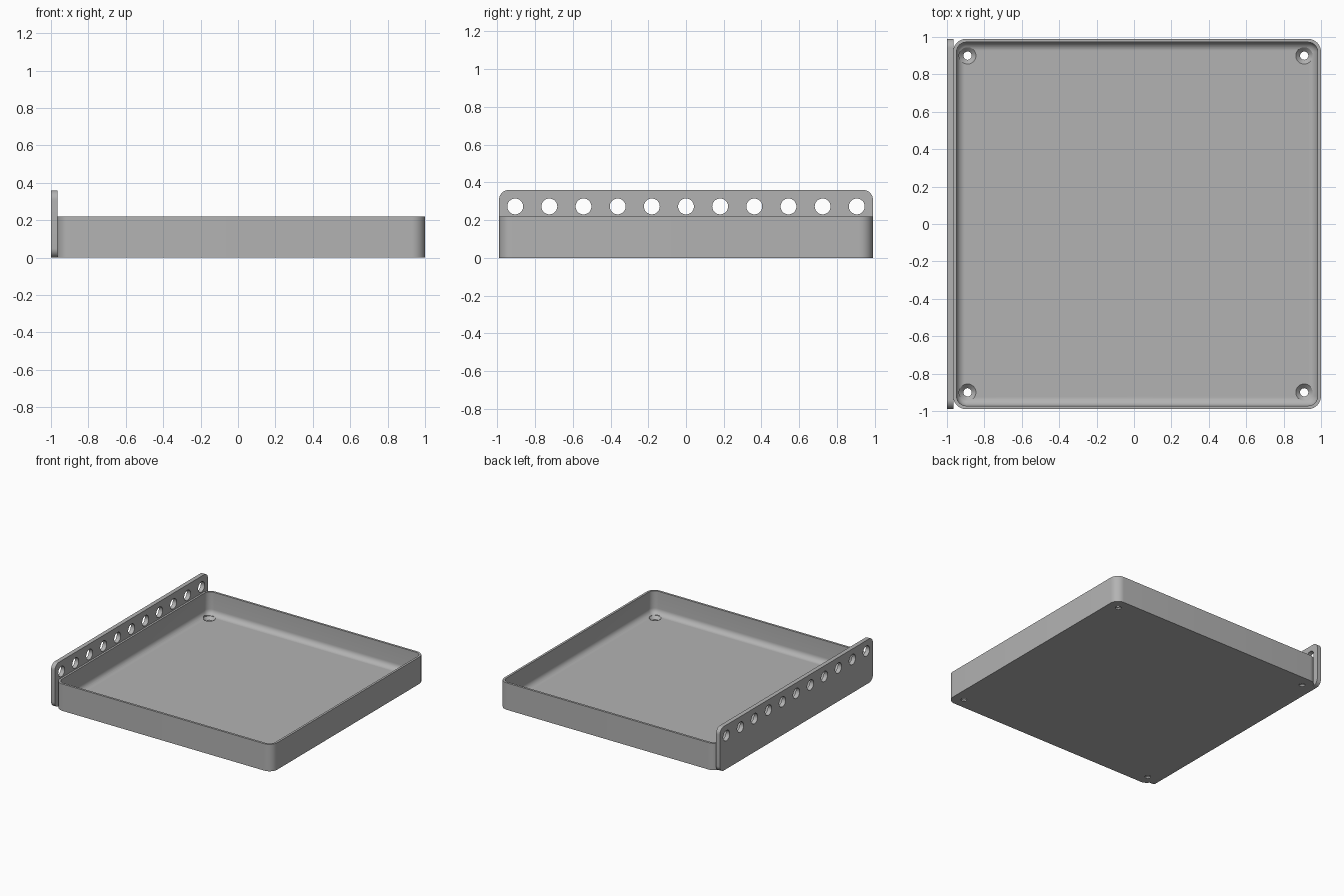
import bpy, bmesh, math

cube = bpy.data.objects.get("Cube")
if cube:
    bpy.data.objects.remove(cube, do_unlink=True)

grey = bpy.data.materials.new("plain grey")
grey.use_nodes = True
colour = (0.45, 0.45, 0.45, 1)
grey.diffuse_color = colour
grey.node_tree.nodes["Principled BSDF"].inputs["Base Color"].default_value = colour

# Overall sizes
LEFT, RIGHT, HALF_Y = -0.967, 1.0, 0.99
WALL, RIM, FLOOR, CORNER, FILLET = 0.018, 0.22, 0.035, 0.07, 0.045
PLATE_TOP = 0.36


def rounded_rect(u0, u1, v0, v1, r, steps=10):
    """Counter-clockwise outline of a rectangle with round corners."""
    centres = [(u1 - r, v1 - r), (u0 + r, v1 - r), (u0 + r, v0 + r), (u1 - r, v0 + r)]
    points = []
    for quarter, (u, v) in enumerate(centres):
        for i in range(steps + 1):
            a = (quarter + i / steps) * math.pi / 2
            points.append((u + r * math.cos(a), v + r * math.sin(a)))
    return points


def loft(name, rings):
    """Closed solid skinned through rings of equal point count."""
    bm = bmesh.new()
    loops = [[bm.verts.new(p) for p in ring] for ring in rings]
    for a, b in zip(loops, loops[1:]):
        for i in range(len(a)):
            j = (i + 1) % len(a)
            bm.faces.new((a[i], a[j], b[j], b[i]))
    bm.faces.new(loops[0][::-1])
    bm.faces.new(loops[-1])
    bmesh.ops.recalc_face_normals(bm, faces=bm.faces)
    mesh = bpy.data.meshes.new(name)
    bm.to_mesh(mesh)
    bm.free()
    mesh.materials.append(grey)
    obj = bpy.data.objects.new(name, mesh)
    bpy.context.collection.objects.link(obj)
    return obj


def circle(r, steps=40):
    return [(r * math.cos(i * math.tau / steps), r * math.sin(i * math.tau / steps))
            for i in range(steps)]


def cut(obj, cutters):
    """Subtract the cutters, then shade the part."""
    bpy.context.view_layer.objects.active = obj
    for cutter in cutters:
        mod = obj.modifiers.new("hole", "BOOLEAN")
        mod.operation, mod.solver, mod.object = "DIFFERENCE", "EXACT", cutter
        bpy.ops.object.modifier_apply(modifier=mod.name)
        bpy.data.objects.remove(cutter, do_unlink=True)
    bpy.ops.object.select_all(action="DESELECT")
    obj.select_set(True)
    bpy.ops.object.shade_smooth_by_angle(angle=math.radians(30))


# Tray: outside wall, rim, inside wall, then a fillet down to the floor
def tray_ring(inset, z):
    outline = rounded_rect(LEFT + inset, RIGHT - inset, inset - HALF_Y, HALF_Y - inset, CORNER - inset)
    return [(x, y, z) for x, y in outline]


sections = [(0, 0), (0, RIM), (WALL, RIM)]
for i in range(9):
    a = i / 8 * math.pi / 2
    sections.append((WALL + FILLET * (1 - math.cos(a)), FLOOR + FILLET * (1 - math.sin(a))))
tray = loft("tray", [tray_ring(*s) for s in sections])

# Countersunk screw holes in the floor corners
screw_profile = [(0.022, -0.05), (0.022, 0.012), (0.045, FLOOR), (0.045, 0.06)]
screw_cutters = [
    loft("screw_cutter", [[(cx + x, cy + y, z) for x, y in circle(r)] for r, z in screw_profile])
    for cx in (-0.89, 0.91) for cy in (-0.9, 0.9)]
cut(tray, screw_cutters)

# Tall side plate with a row of round holes
outline = rounded_rect(-HALF_Y, HALF_Y, 0, PLATE_TOP, 0.05)
plate = loft("side_plate", [[(x, y, z) for y, z in outline] for x in (-1.0, -0.965)])
plate_cutters = [
    loft("plate_cutter", [[(x, n * 0.181 + y, 0.273 + z) for y, z in circle(0.042)]
                          for x in (-1.1, -0.9)])
    for n in range(-5, 6)]
cut(plate, plate_cutters)
